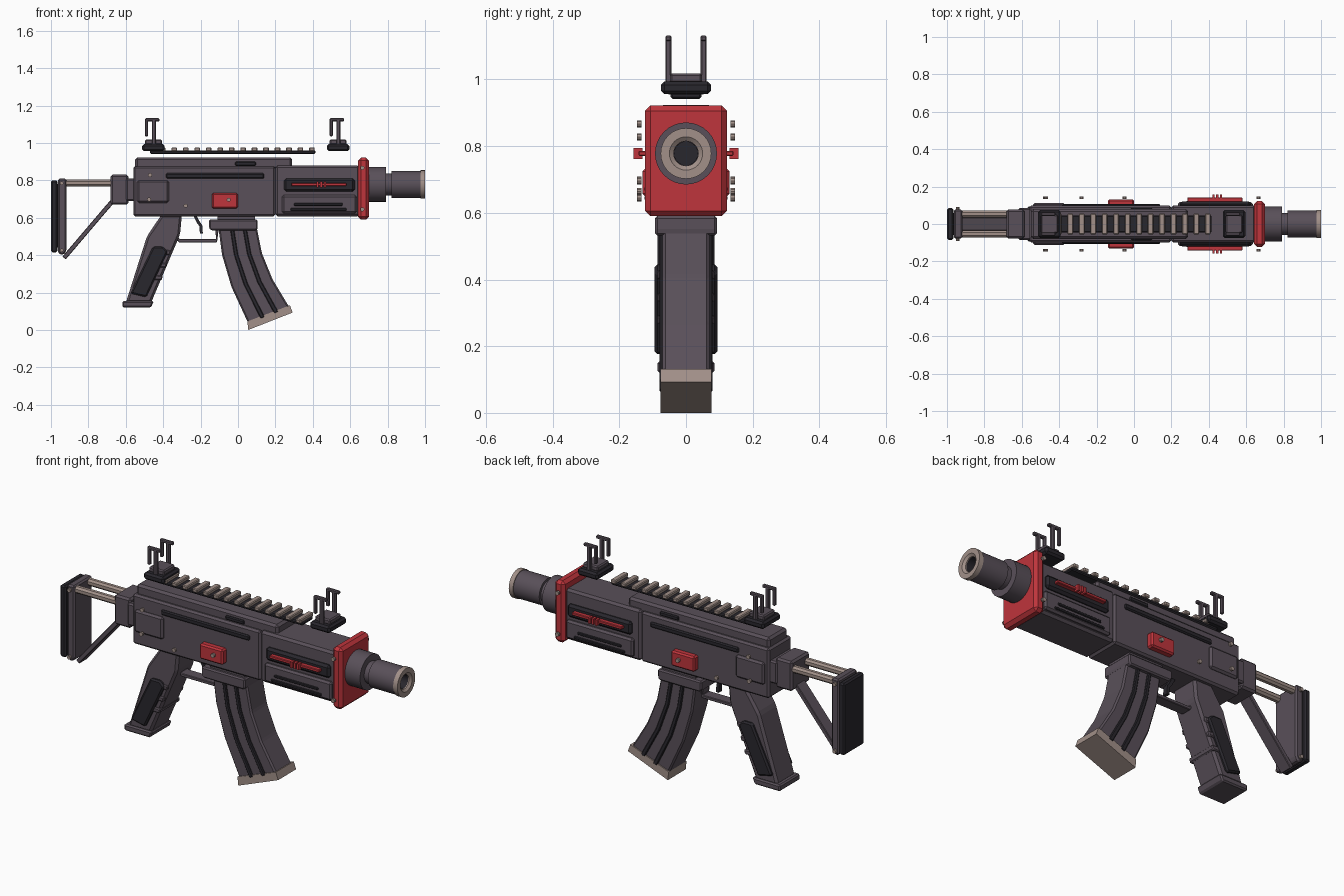
import bpy, bmesh, math


def mat(name, c):
    m = bpy.data.materials.new(name)
    m.diffuse_color = (*c, 1)
    return m


BODY = mat("body_grey", (0.10, 0.08, 0.10))
DARK = mat("dark_grey", (0.022, 0.02, 0.026))
METAL = mat("pale_metal", (0.36, 0.28, 0.25))
RED = mat("red", (0.52, 0.035, 0.045))


def finish(name, bm, m, mirror=False):
    bmesh.ops.recalc_face_normals(bm, faces=bm.faces)
    me = bpy.data.meshes.new(name)
    bm.to_mesh(me)
    bm.free()
    me.materials.append(m)
    ob = bpy.data.objects.new(name, me)
    bpy.context.collection.objects.link(ob)
    if mirror:
        mod = ob.modifiers.new("mirror", 'MIRROR')
        mod.use_axis = (False, True, False)
    return ob


def prism(name, pts, y0, y1, m, bev=0.0, mirror=False):
    """Extrude an xz outline from y0 to y1."""
    bm = bmesh.new()
    face = bm.faces.new([bm.verts.new((x, y0, z)) for x, z in pts])
    ext = bmesh.ops.extrude_face_region(bm, geom=[face])
    verts = [g for g in ext["geom"] if isinstance(g, bmesh.types.BMVert)]
    bmesh.ops.translate(bm, verts=verts, vec=(0, y1 - y0, 0))
    if bev:
        bmesh.ops.recalc_face_normals(bm, faces=bm.faces)
        bmesh.ops.bevel(bm, geom=bm.edges[:], offset=bev, segments=1,
                        affect='EDGES', clamp_overlap=True)
    return finish(name, bm, m, mirror)


def box(name, x0, x1, z0, z1, y, m, bev=0.0):
    """Box centred on y = 0; y is the half width."""
    return prism(name, [(x0, z0), (x1, z0), (x1, z1), (x0, z1)], -y, y, m, bev)


def sides(name, x0, x1, z0, z1, y0, y1, m, bev=0.0):
    """Box on one side, mirrored to the other."""
    return prism(name, [(x0, z0), (x1, z0), (x1, z1), (x0, z1)], -y1, -y0, m, bev, True)


def ribbon(path, t):
    """Outline of a bar of thickness t along an xz path."""
    left, right = [], []
    for i, (x, z) in enumerate(path):
        a, b = path[max(i - 1, 0)], path[min(i + 1, len(path) - 1)]
        dx, dz = b[0] - a[0], b[1] - a[1]
        k = t / 2 / math.hypot(dx, dz)
        left.append((x - dz * k, z + dx * k))
        right.append((x + dz * k, z - dx * k))
    return left + right[::-1]


def lathe(name, prof, m, z=0.778, n=32):
    """Spin an (x, radius) profile around the barrel axis."""
    bm = bmesh.new()
    vs = [bm.verts.new((x, 0, z + r)) for x, r in prof]
    es = [bm.edges.new(p) for p in zip(vs, vs[1:])]
    bmesh.ops.spin(bm, geom=vs + es, cent=(0, 0, z), axis=(1, 0, 0),
                   angle=math.tau, steps=n, use_duplicate=False)
    bmesh.ops.remove_doubles(bm, verts=bm.verts, dist=1e-5)
    ob = finish(name, bm, m)
    bpy.context.view_layer.objects.active = ob
    ob.select_set(True)
    bpy.ops.object.shade_smooth_by_angle(angle=math.radians(30))
    ob.select_set(False)


def disc(name, x, z, r, y0, y1, m, n=10):
    pts = [(x + r * math.cos(math.tau * i / n), z + r * math.sin(math.tau * i / n)) for i in range(n)]
    return prism(name, pts, -y1, -y0, m, 0, True)


# Receiver and handguard
box("receiver", -0.56, 0.20, 0.607, 0.875, 0.098, BODY, 0.01)
box("upper_receiver", -0.55, 0.29, 0.86, 0.923, 0.08, BODY, 0.012)
box("handguard", 0.20, 0.65, 0.607, 0.88, 0.1, BODY, 0.012)
sides("rear_panel", -0.54, -0.37, 0.68, 0.80, 0.09, 0.113, BODY, 0.01)
sides("long_slot", -0.385, 0.14, 0.81, 0.838, 0.09, 0.107, DARK, 0.006)
sides("small_slot", -0.015, 0.095, 0.877, 0.90, 0.07, 0.088, DARK, 0.005)
sides("red_block", -0.14, 0.0, 0.65, 0.732, 0.09, 0.131, RED, 0.008)

# Handguard panels with red bars and vents
sides("vent_panel", 0.245, 0.625, 0.74, 0.81, 0.09, 0.12, DARK, 0.012)
sides("red_bar", 0.285, 0.58, 0.77, 0.786, 0.11, 0.142, RED, 0.003)
for i in range(3):
    sides("red_bar_stud", 0.419 + 0.02 * i, 0.431 + 0.02 * i, 0.762, 0.794, 0.13, 0.158, RED)
sides("lower_panel", 0.235, 0.635, 0.623, 0.722, 0.09, 0.118, BODY, 0.01)
sides("lower_vent", 0.30, 0.56, 0.664, 0.678, 0.11, 0.124, DARK, 0.003)
sides("lower_vent", 0.28, 0.58, 0.637, 0.651, 0.11, 0.124, DARK, 0.003)

# Red front plate and barrel
box("front_plate", 0.642, 0.70, 0.59, 0.922, 0.123, RED, 0.016)
lathe("barrel", [(0.69, 0), (0.69, 0.093), (0.79, 0.093), (0.79, 0.058), (0.83, 0.058), (0.83, 0)], BODY)
lathe("muzzle", [(0.822, 0), (0.822, 0.072), (0.977, 0.072)], BODY)
lathe("muzzle_ring", [(0.975, 0.06), (0.975, 0.076), (1.0, 0.076), (1.0, 0.05), (0.99, 0.037), (0.93, 0.037)], METAL)
lathe("bore", [(0.985, 0.0365), (0.94, 0.036), (0.94, 0)], DARK)

# Top rail
box("rail_base", -0.47, 0.415, 0.942, 0.96, 0.046, DARK, 0.005)
for i in range(14):
    x = 0.395 - 0.0613 * i
    box("rail_tooth", x - 0.015, x + 0.015, 0.955, 0.976, 0.056, METAL, 0.004)

# Folding sights
for side, x in (("rear", -0.452), ("front", 0.535)):
    box(side + "_sight_base", x - 0.06, x + 0.06, 0.956, 0.994, 0.075, DARK, 0.01)
    box(side + "_sight_foot", x - 0.045, x + 0.045, 0.99, 1.018, 0.048, BODY, 0.006)
    sides(side + "_sight_post", x - 0.009, x + 0.013, 0.99, 1.13, 0.044, 0.062, BODY, 0.004)
    sides(side + "_sight_arm", x - 0.045, x + 0.032, 1.115, 1.132, 0.044, 0.062, BODY, 0.004)
    sides(side + "_sight_hook", x - 0.045, x - 0.028, 1.035, 1.13, 0.044, 0.062, BODY, 0.004)

# Stock
box("stock_joint", -0.60, -0.55, 0.69, 0.81, 0.085, BODY, 0.008)
box("stock_block", -0.682, -0.585, 0.67, 0.83, 0.078, BODY, 0.01)
tube = [(-0.018, 0.008), (-0.008, 0.018), (0.008, 0.018), (0.018, 0.008)]
bm = bmesh.new()
ring = [(0.053 + a, 0.786 + b) for a, b in tube + [(-a, -b) for a, b in tube]]
ends = [[bm.verts.new((x, y, z)) for y, z in ring] for x in (-0.93, -0.66)]
for e in ends:
    bm.faces.new(e)
for i in range(8):
    j = (i + 1) % 8
    bm.faces.new([ends[0][i], ends[0][j], ends[1][j], ends[1][i]])
finish("stock_tube", bm, METAL, True)
prism("stock_strut", ribbon([(-0.66, 0.70), (-0.70, 0.655), (-0.93, 0.385)], 0.024), -0.035, 0.035, BODY, 0.003)
prism("butt_plate", [(-0.918, 0.81), (-0.962, 0.81), (-0.962, 0.41), (-0.935, 0.40), (-0.918, 0.42)],
      -0.078, 0.078, BODY, 0.008)
box("butt_neck", -0.975, -0.955, 0.44, 0.78, 0.06, DARK)
box("butt_pad", -1.0, -0.965, 0.415, 0.80, 0.085, DARK, 0.008)

# Grip with side pads and finger ridges
prism("grip", [(-0.41, 0.615), (-0.30, 0.615), (-0.31, 0.51), (-0.465, 0.145), (-0.60, 0.145), (-0.487, 0.50)],
      -0.078, 0.078, BODY, 0.012)
prism("grip_cap", [(-0.618, 0.155), (-0.618, 0.12), (-0.465, 0.12), (-0.45, 0.155)], -0.086, 0.086, BODY, 0.007)
prism("grip_pad", [(-0.455, 0.445), (-0.40, 0.445), (-0.375, 0.42), (-0.49, 0.175), (-0.575, 0.195)],
      -0.094, -0.07, DARK, 0.008, True)
for x, z in ((-0.388, 0.415), (-0.41, 0.347), (-0.432, 0.28)):
    prism("finger_ridge", [(x - 0.025, z - 0.012), (x + 0.024, z - 0.014), (x + 0.03, z + 0.01), (x - 0.018, z + 0.014)],
          -0.086, 0.086, BODY, 0.005)

# Trigger and guard
prism("trigger_guard", ribbon([(-0.34, 0.515), (-0.315, 0.477), (-0.115, 0.477), (-0.112, 0.54)], 0.018),
      -0.03, 0.03, BODY, 0.003)
prism("trigger", ribbon([(-0.235, 0.62), (-0.215, 0.58), (-0.198, 0.555), (-0.196, 0.515)], 0.016), -0.014, 0.014, DARK)

# Magazine: front and rear edges are interpolated for the ribs
rear = [(-0.105, 0.55), (-0.085, 0.40), (-0.035, 0.23), (0.055, 0.035)]
fore = [(0.10, 0.55), (0.128, 0.41), (0.185, 0.27), (0.275, 0.12)]


def between(t):
    return [(a[0] + (b[0] - a[0]) * t, a[1] + (b[1] - a[1]) * t) for a, b in zip(rear, fore)]


box("magazine_well_neck", -0.11, 0.09, 0.58, 0.62, 0.075, BODY)
prism("magazine_well", [(-0.155, 0.59), (-0.155, 0.545), (-0.145, 0.532), (0.10, 0.532), (0.105, 0.545), (0.105, 0.59)],
      -0.093, 0.093, BODY, 0.008)
prism("magazine", rear + fore[::-1], -0.07, 0.07, BODY, 0.008)
for t in (0.3, 0.63):
    prism("magazine_rib", between(t) + between(t + 0.1)[::-1], -0.079, -0.06, DARK, 0.004, True)
prism("magazine_base", [(0.055, 0.0), (0.292, 0.093), (0.278, 0.132), (0.05, 0.046)], -0.076, 0.076, METAL)

# Rivets
for x, z in ((0.665, 0.867), (-0.47, 0.828), (-0.475, 0.698), (-0.28, 0.664), (-0.05, 0.696), (0.665, 0.645)):
    disc("rivet", x, z, 0.011, 0.134, 0.147, METAL)
for z in (0.785, 0.425):
    disc("butt_rivet", -0.943, z, 0.01, 0.076, 0.09, METAL)
